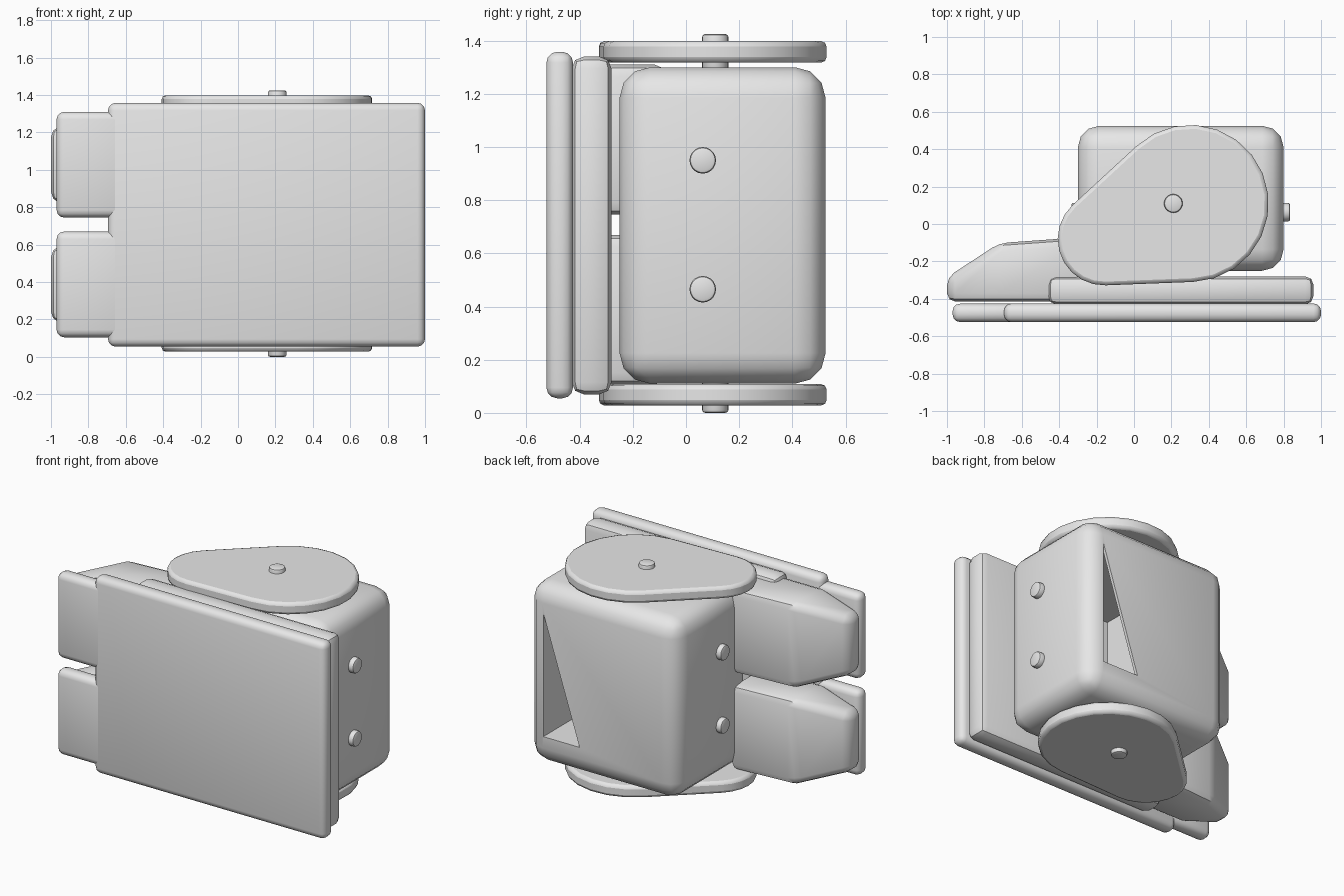
import bpy, bmesh, math
from mathutils import Vector

if "Cube" in bpy.data.objects:
    bpy.data.objects.remove(bpy.data.objects["Cube"], do_unlink=True)

# One plain grey for the whole model
grey = bpy.data.materials.new("plain_grey")
grey.use_nodes = True
grey.diffuse_color = (0.8, 0.8, 0.8, 1)
grey.node_tree.nodes["Principled BSDF"].inputs["Base Color"].default_value = (0.8, 0.8, 0.8, 1)


def smooth(ob):
    bpy.ops.object.select_all(action='DESELECT')
    ob.select_set(True)
    bpy.context.view_layer.objects.active = ob
    bpy.ops.object.shade_smooth_by_angle(angle=math.radians(40))


def finish(bm, name, bevel=0, segments=2, angle=25):
    """Round the sharp edges and turn the bmesh into an object."""
    bmesh.ops.recalc_face_normals(bm, faces=bm.faces)
    if bevel:
        sharp = [e for e in bm.edges if e.calc_face_angle(0) > math.radians(angle)]
        bmesh.ops.bevel(bm, geom=sharp, offset=bevel, segments=segments,
                        profile=0.5, affect='EDGES', clamp_overlap=True)
    mesh = bpy.data.meshes.new(name)
    bm.to_mesh(mesh)
    bm.free()
    mesh.materials.append(grey)
    ob = bpy.data.objects.new(name, mesh)
    bpy.context.collection.objects.link(ob)
    smooth(ob)
    return ob


def box(name, low, high, bevel=0, segments=2):
    bm = bmesh.new()
    bmesh.ops.create_cube(bm, size=1)
    low, high = Vector(low), Vector(high)
    for v in bm.verts:
        v.co = (low + high) / 2 + v.co * (high - low)
    return finish(bm, name, bevel, segments)


def extrude(name, points, offset, bevel=0):
    bm = bmesh.new()
    face = bm.faces.new([bm.verts.new(p) for p in points])
    grown = bmesh.ops.extrude_face_region(bm, geom=[face])["geom"]
    bmesh.ops.translate(bm, vec=offset, verts=[g for g in grown if isinstance(g, bmesh.types.BMVert)])
    return finish(bm, name, bevel)


def cut(target, cutter):
    cutter.hide_render = True
    mod = target.modifiers.new("cut", 'BOOLEAN')
    mod.operation, mod.solver, mod.object = 'DIFFERENCE', 'EXACT', cutter
    bpy.ops.object.select_all(action='DESELECT')
    bpy.context.view_layer.objects.active = target
    target.select_set(True)
    bpy.ops.object.modifier_apply(modifier=mod.name)
    bpy.data.objects.remove(cutter, do_unlink=True)


def arc(centre, radius, start, end, steps):
    angles = [math.radians(start + (end - start) * i / steps) for i in range(steps + 1)]
    return [(centre[0] + radius * math.cos(a), centre[1] + radius * math.sin(a)) for a in angles]


def rivet(name, centre, axis, radius, depth):
    bm = bmesh.new()
    bmesh.ops.create_cone(bm, cap_ends=True, segments=20, radius1=radius, radius2=radius, depth=depth)
    turn = Vector((0, 0, 1)).rotation_difference(Vector(axis)).to_matrix()
    for v in bm.verts:
        v.co = turn @ v.co + Vector(centre)
    return finish(bm, name, 0.012, angle=60)


# Front plate with two side tabs, and the backing plate
box("front_plate", (-0.695, -0.525, 0.055), (1.0, -0.425, 1.358), 0.04, 3)
for name, low, high in (("lower", 0.105, 0.67), ("upper", 0.745, 1.31)):
    box(name + "_tab", (-0.97, -0.524, low), (-0.6, -0.426, high), 0.04, 3)
box("backing_plate", (-0.46, -0.43, 0.07), (0.96, -0.28, 1.34), 0.045, 2)

# Hollow housing with a triangular opening at the back
housing = box("housing", (-0.30, -0.25, 0.11), (0.80, 0.525, 1.30), 0.115, 3)
cut(housing, box("cavity_cutter", (0.05, -0.19, 0.30), (0.68, 0.505, 1.12)))
cut(housing, extrude("window_cutter",
                     [(0.679, 0.45, 1.119), (0.679, 0.45, 0.301), (0.413, 0.45, 0.301)], (0, 0.2, 0)))
smooth(housing)

# Tapered fingers: sections of x, back y and half height
sections = ((-0.27, -0.07, 0.282), (-0.72, -0.102, 0.282), (-1.0, -0.285, 0.19))
for name, middle in (("lower", 0.388), ("upper", 1.028)):
    bm = bmesh.new()
    rings = [[bm.verts.new((x, y, middle + s * h)) for y, s in
              ((-0.415, -1), (back, -1), (back, 1), (-0.415, 1))]
             for x, back, h in sections]
    for a, b in zip(rings, rings[1:]):
        for i in range(4):
            j = (i + 1) % 4
            bm.faces.new((a[i], a[j], b[j], b[i]))
    bm.faces.new(rings[0])
    bm.faces.new(rings[-1])
    finish(bm, name + "_finger", 0.045)

# Teardrop end discs and their hub pins
outline = arc((0.30, 0.11), 0.42, -88, 133, 14) + arc((-0.16, -0.08), 0.248, 133, 272, 9)
for name, z, hub in (("top", 1.318, 1.355), ("bottom", 0.028, 0.07)):
    bm_points = [(x, y, z) for x, y in outline]
    disc = extrude(name + "_disc", bm_points, (0, 0, 0.08))
    mod = disc.modifiers.new("rounded_rim", 'BEVEL')
    mod.width, mod.segments, mod.angle_limit = 0.02, 2, math.radians(60)
    rivet(name + "_hub_pin", (0.21, 0.11, hub), (0, 0, 1), 0.05, 0.14)

# Side pins on both ends of the housing
for side, x in (("left", 0.80), ("right", -0.30)):
    for level, z in (("lower", 0.465), ("upper", 0.95)):
        rivet(f"{side}_{level}_pin", (x, 0.063, z), (1, 0, 0), 0.05, 0.07)
